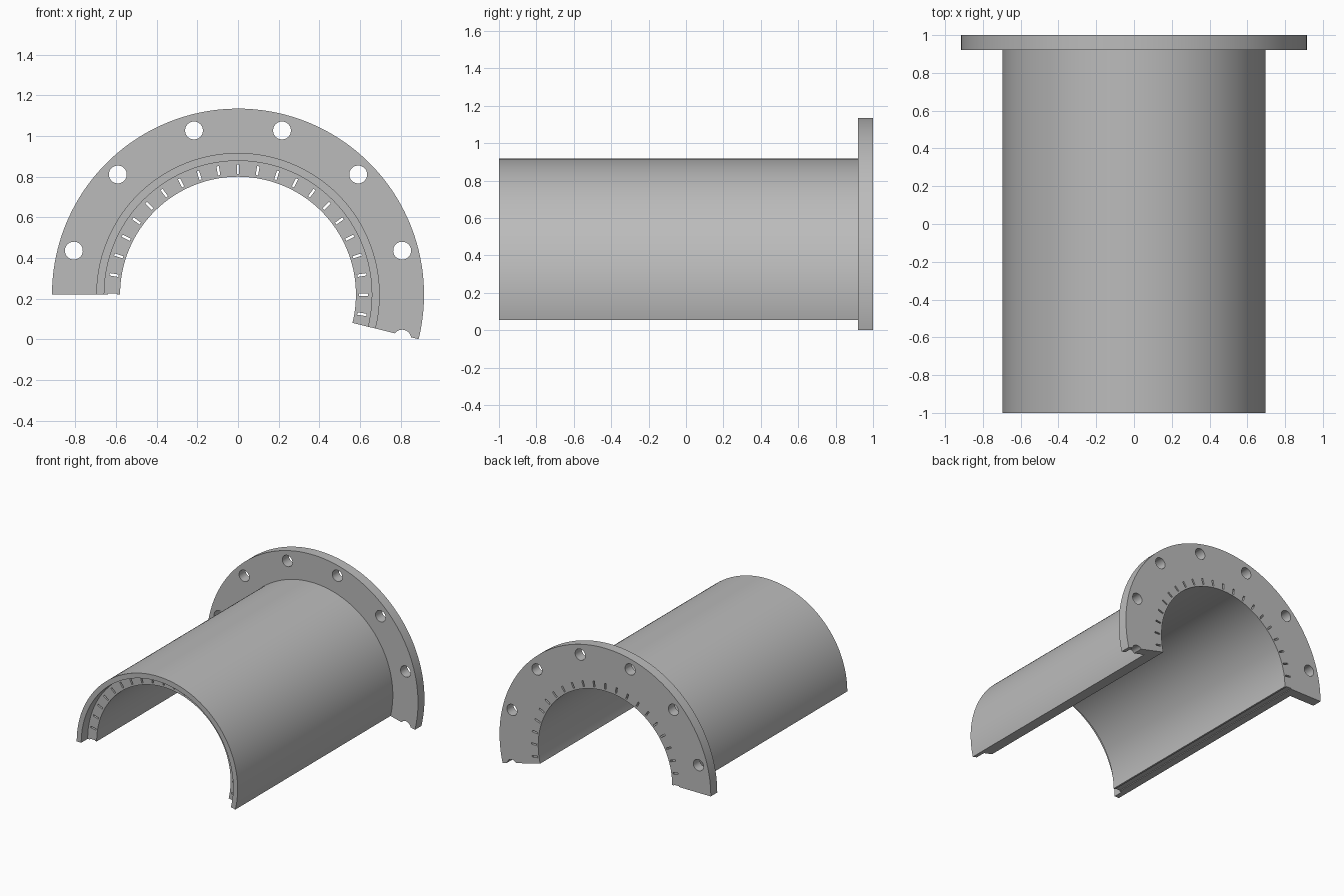
import bpy, bmesh, math
from mathutils import Matrix, Vector

cube = bpy.data.objects.get("Cube")
if cube:
    bpy.data.objects.remove(cube, do_unlink=True)

AXIS_Z = 0.22
START, END = math.radians(-13.85), math.pi

metal = bpy.data.materials.new("grey_metal")
metal.use_nodes = True
grey = (0.5, 0.5, 0.5, 1)
metal.diffuse_color = grey
metal.node_tree.nodes["Principled BSDF"].inputs["Base Color"].default_value = grey


def make_object(name, bm):
    bmesh.ops.recalc_face_normals(bm, faces=bm.faces)
    mesh = bpy.data.meshes.new(name)
    bm.to_mesh(mesh)
    bm.free()
    mesh.materials.append(metal)
    obj = bpy.data.objects.new(name, mesh)
    bpy.context.collection.objects.link(obj)
    obj.location.z = AXIS_Z
    return obj


def polar(angle):
    # Turn about the shell axis, angle measured from +x towards +z
    return Matrix.Rotation(-angle, 4, "Y")


# Shell: an L-shaped wall profile (radius, y) swept around the axis
profile = [(0.58, -0.92), (0.658, -0.92), (0.658, -1), (0.697, -1),
           (0.697, 0.92), (0.915, 0.92), (0.915, 1), (0.58, 1)]
steps = 120
bm = bmesh.new()
rings = []
for i in range(steps + 1):
    turn = polar(START + (END - START) * i / steps)
    rings.append([bm.verts.new(turn @ Vector((r, y, 0))) for r, y in profile])
n = len(profile)
for a, b in zip(rings, rings[1:]):
    for j in range(n):
        k = (j + 1) % n
        bm.faces.new((a[j], a[k], b[k], b[j]))
bm.faces.new(rings[0])
bm.faces.new(rings[-1])
shell = make_object("flanged_half_shell", bm)

# Cutters: narrow radial slots along the wall, and bolt holes in the flange
bm = bmesh.new()
for i in range(-1, 21):
    place = polar(math.radians(9 * i)) @ Matrix.Translation((0.617, 0, 0))
    bmesh.ops.create_cube(bm, size=1, matrix=place @ Matrix.Diagonal((0.045, 2.4, 0.012, 1)))
for i in range(-1, 6):
    place = polar(math.radians(15 + 30 * i)) @ Matrix.Translation((0.836, 0.96, 0))
    bmesh.ops.create_cone(bm, cap_ends=True, segments=32, radius1=0.044, radius2=0.044,
                          depth=0.3, matrix=place @ Matrix.Rotation(math.pi / 2, 4, "X"))
cutter = make_object("slot_and_hole_cutter", bm)
cutter.hide_render = True

# Cut, then remove the helper
cut = shell.modifiers.new("cut", "BOOLEAN")
cut.operation = "DIFFERENCE"
cut.solver = "EXACT"
cut.object = cutter
bpy.ops.object.select_all(action="DESELECT")
shell.select_set(True)
bpy.context.view_layer.objects.active = shell
bpy.ops.object.modifier_apply(modifier="cut")
bpy.data.objects.remove(cutter, do_unlink=True)
bpy.ops.object.shade_smooth_by_angle(angle=math.radians(30))
